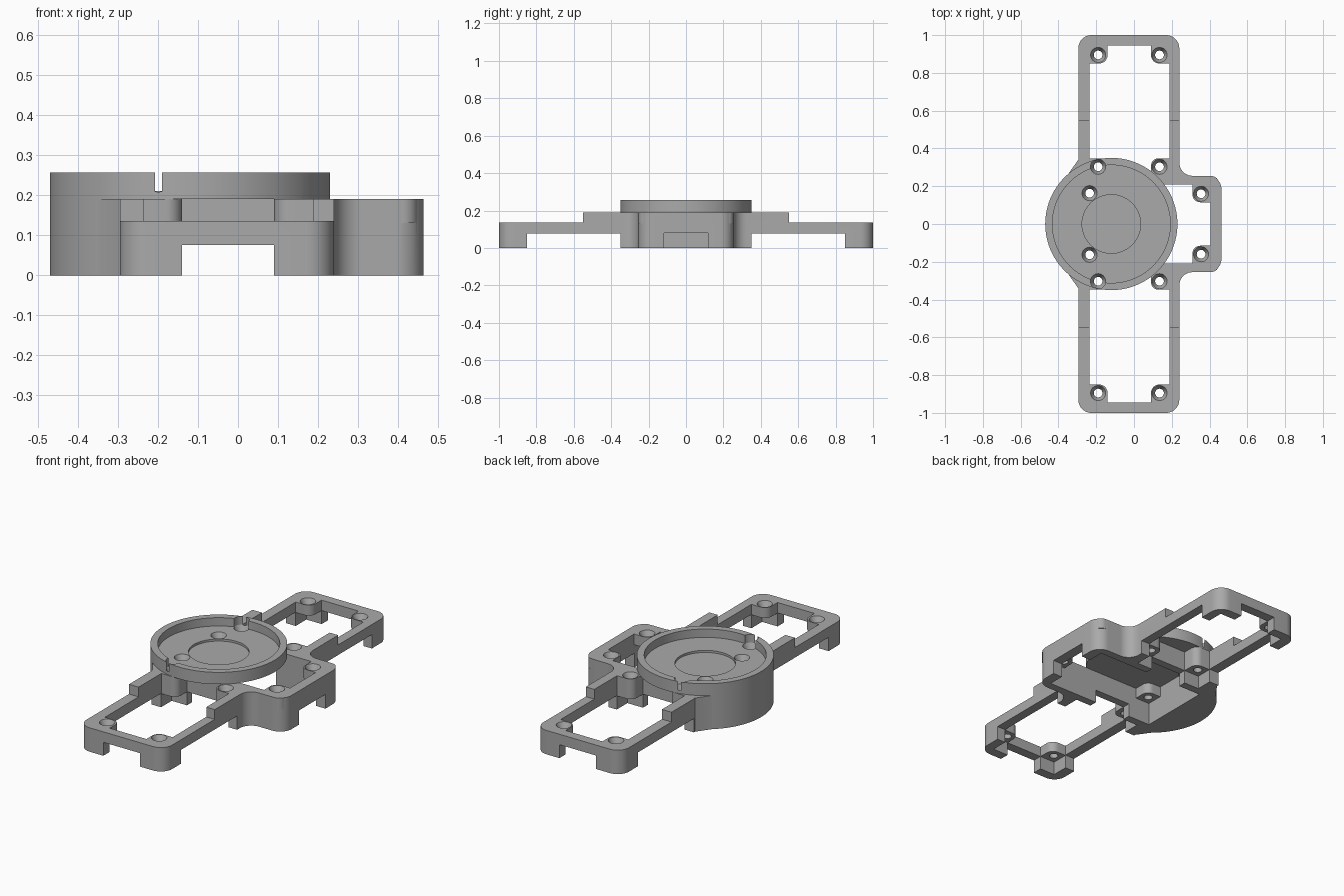
import bpy, bmesh, math

cube = bpy.data.objects.get("Cube")
if cube:
    bpy.data.objects.remove(cube)

grey = bpy.data.materials.new("plain grey")
grey.use_nodes = True
COLOUR = (0.4, 0.4, 0.4, 1)
grey.diffuse_color = COLOUR
grey.node_tree.nodes["Principled BSDF"].inputs["Base Color"].default_value = COLOUR


def arc(cx, cy, r, start, end, n):
    """Points along an arc, angles in degrees."""
    angles = [math.radians(start + (end - start) * i / n) for i in range(n + 1)]
    return [(cx + r * math.cos(a), cy + r * math.sin(a)) for a in angles]


def circle(cx, cy, r, n=96):
    return arc(cx, cy, r, 0, 360, n)[:-1]


def rect(x0, x1, y0, y1, r=0):
    """Rectangle outline, optionally with rounded corners."""
    if not r:
        return [(x0, y0), (x1, y0), (x1, y1), (x0, y1)]
    corners = [(x1 - r, y1 - r), (x0 + r, y1 - r), (x0 + r, y0 + r), (x1 - r, y0 + r)]
    return [p for i, (cx, cy) in enumerate(corners)
            for p in arc(cx, cy, r, 90 * i, 90 * i + 90, 10)]


def loft(name, bottom, top, z0, z1):
    """Closed solid between two outlines with equal point counts."""
    bm = bmesh.new()
    low = [bm.verts.new((x, y, z0)) for x, y in bottom]
    high = [bm.verts.new((x, y, z1)) for x, y in top]
    bm.faces.new(low)
    bm.faces.new(high)
    for i in range(len(low)):
        j = (i + 1) % len(low)
        bm.faces.new((low[i], low[j], high[j], high[i]))
    bmesh.ops.recalc_face_normals(bm, faces=bm.faces)
    mesh = bpy.data.meshes.new(name)
    bm.to_mesh(mesh)
    bm.free()
    mesh.materials.append(grey)
    obj = bpy.data.objects.new(name, mesh)
    bpy.context.collection.objects.link(obj)
    return obj


def prism(name, outline, z0, z1):
    return loft(name, outline, outline, z0, z1)


def combine(target, parts, operation):
    """Apply a boolean with each part, then discard the part."""
    for part in parts:
        part.hide_render = True
        mod = target.modifiers.new("boolean", 'BOOLEAN')
        mod.operation, mod.solver, mod.object = operation, 'EXACT', part
        bpy.context.view_layer.objects.active = target
        bpy.ops.object.modifier_apply(modifier=mod.name)
        bpy.data.objects.remove(part)


def flip(points, s):
    return [(x, y * s) for x, y in points]


SIDES = (1, -1)
DISC_X, DISC_R = -0.12, 0.35
DECK, LOW_DECK, FLOOR, RIM = 0.19, 0.135, 0.21, 0.257

# Outer block: long frame, side bay, round end and blending fillets
body = prism("mounting_frame", rect(-0.295, 0.24, -1, 1, 0.07), 0, DECK)
blocks = [prism("side_bay", rect(-0.2, 0.463, -0.255, 0.255, 0.07), 0, DECK),
          prism("round_end", circle(DISC_X, 0, DISC_R), 0, DECK)]
for s in SIDES:
    inner = [(0.2, 0.2)] + [(0.31, 0.2)] + arc(0.31, 0.325, 0.07, 270, 180, 10) + [(0.2, 0.325)]
    blocks.append(prism("bay_fillet", flip(inner, s), 0, DECK))
    wedge = [(-0.25, 0.25), (-0.25, 0.36), (-0.295, 0.34), (-0.35, 0.262), (-0.33, 0.25)]
    blocks.append(prism("disc_fillet", flip(wedge, s), 0, DECK))
combine(body, blocks, 'UNION')

# Board pockets, lowered ends and openings between the legs
cuts = [prism("bay_pocket", rect(-0.28, 0.405, -0.21, 0.21), -1, 1),
        prism("end_gap", rect(-0.14, 0.09, -2, 2), -1, 0.076),
        prism("bay_gap", rect(0.35, 1, -0.118, 0.118), -1, 0.08)]
for s in SIDES:
    cuts += [prism("long_pocket", flip(rect(-0.235, 0.187, 0.255, 0.945), s), -1, 1),
             prism("end_step", flip(rect(-1, 1, 0.55, 2), s), LOW_DECK, 1),
             prism("side_gap", flip(rect(-1, 1, 0.35, 0.85), s), -1, 0.078)]
combine(body, cuts, 'DIFFERENCE')

# Screw bosses and the round tray
bosses = []
for s in SIDES:
    for x0, x1 in ((-0.28, -0.14), (0.09, 0.232)):
        bosses += [prism("end_boss", flip(rect(x0, x1, 0.85, 0.99, 0.044), s), 0.076, LOW_DECK),
                   prism("middle_boss", flip(rect(x0, x1, 0.211, 0.348, 0.04), s), 0.076, DECK)]
    for x0, x1 in ((-0.33, -0.19), (0.31, 0.45)):
        bosses.append(prism("bay_boss", flip(rect(x0, x1, 0.115, 0.254, 0.04), s), 0.13, DECK))
bosses.append(prism("tray", circle(DISC_X, 0, DISC_R), DECK, RIM))
combine(body, bosses, 'UNION')

# Tray hollow, centre recess, screw holes and countersinks
cuts = [prism("tray_hollow", circle(DISC_X, 0, 0.312), FLOOR, 1),
        prism("centre_recess", circle(DISC_X, 0, 0.155), 0.198, 1)]
holes = [(-0.19, 0.895, LOW_DECK), (0.135, 0.895, LOW_DECK), (-0.19, 0.303, FLOOR),
         (0.135, 0.303, DECK), (0.355, 0.16, DECK), (-0.235, 0.163, FLOOR)]
for s in SIDES:
    for x, y, top in holes:
        wide, narrow = circle(x, y * s, 0.04, 32), circle(x, y * s, 0.023, 32)
        cuts += [prism("screw_hole", narrow, -1, 1),
                 loft("countersink", narrow, wide, top - 0.035, top),
                 prism("screw_access", wide, top, 1)]
combine(body, cuts, 'DIFFERENCE')

bpy.ops.object.select_all(action='DESELECT')
body.select_set(True)
bpy.context.view_layer.objects.active = body
bpy.ops.object.shade_smooth_by_angle(angle=math.radians(25))
